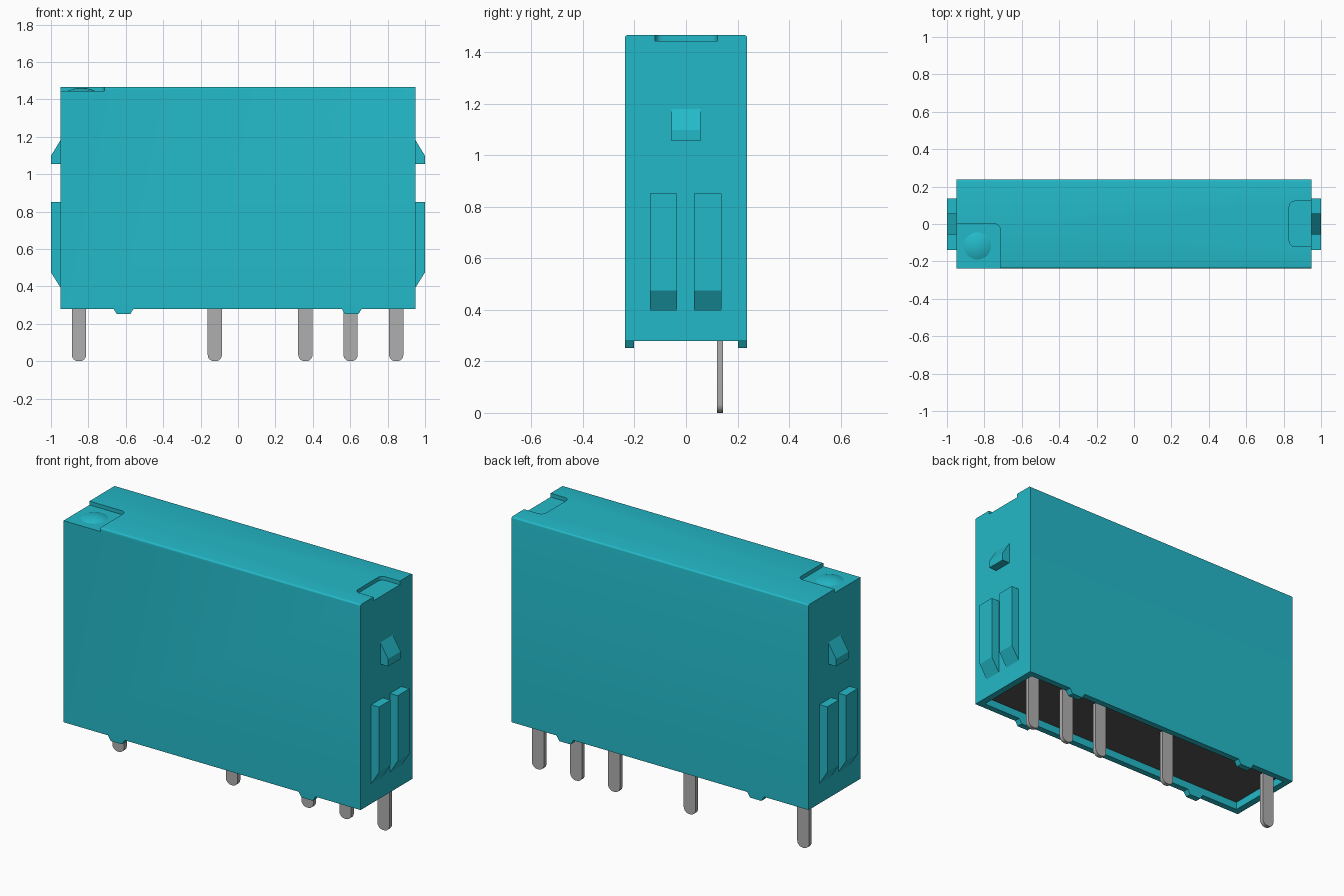
import bpy, bmesh, math

cube = bpy.data.objects.get("Cube")
if cube:
    bpy.data.objects.remove(cube, do_unlink=True)


def material(name, rgb):
    m = bpy.data.materials.new(name)
    m.use_nodes = True
    m.diffuse_color = (*rgb, 1)
    m.node_tree.nodes["Principled BSDF"].inputs["Base Color"].default_value = (*rgb, 1)
    return m


TEAL = material("teal plastic", (0.017, 0.485, 0.58))
GREY = material("grey metal", (0.43, 0.43, 0.43))
BLACK = material("black plastic", (0.09, 0.09, 0.09))


def finish(name, bm, mat):
    bmesh.ops.recalc_face_normals(bm, faces=bm.faces[:])
    me = bpy.data.meshes.new(name)
    bm.to_mesh(me)
    bm.free()
    me.materials.append(mat)
    ob = bpy.data.objects.new(name, me)
    bpy.context.collection.objects.link(ob)
    return ob


def prism(name, pts, axis, lo, hi, mat):
    """Extrude a 2D outline along an axis; outline is (y,z), (x,z) or (x,y)."""
    place = {"x": lambda a, b, t: (t, a, b),
             "y": lambda a, b, t: (a, t, b),
             "z": lambda a, b, t: (a, b, t)}[axis]
    bm = bmesh.new()
    ends = [[bm.verts.new(place(a, b, t)) for a, b in pts] for t in (lo, hi)]
    n = len(pts)
    for ring in ends:
        bm.faces.new(ring)
    for i in range(n):
        j = (i + 1) % n
        bm.faces.new((ends[0][i], ends[0][j], ends[1][j], ends[1][i]))
    return finish(name, bm, mat)


def rect(a0, a1, b0, b1):
    return [(a0, b0), (a1, b0), (a1, b1), (a0, b1)]


def arc(cx, cy, r, start, end, steps=6):
    angles = [math.radians(start + (end - start) * i / steps) for i in range(steps + 1)]
    return [(cx + r * math.cos(a), cy + r * math.sin(a)) for a in angles]


def smooth(ob, angle=35):
    bpy.ops.object.select_all(action="DESELECT")
    ob.select_set(True)
    bpy.context.view_layer.objects.active = ob
    bpy.ops.object.shade_smooth_by_angle(angle=math.radians(angle))


def cut(target, cutter):
    cutter.hide_render = True
    mod = target.modifiers.new("cut", "BOOLEAN")
    mod.operation, mod.solver, mod.object = "DIFFERENCE", "EXACT", cutter
    bpy.context.view_layer.objects.active = target
    bpy.ops.object.modifier_apply(modifier=mod.name)
    bpy.data.objects.remove(cutter, do_unlink=True)


W, D, Z0, Z1 = 0.95, 0.237, 0.28, 1.467
FLOOR = 1.445

# Housing with softly rounded long top edges
r = 0.01
outline = ([(-D, Z0), (D, Z0)] + arc(D - r, Z1 - r, r, 0, 90, 4)
           + arc(-D + r, Z1 - r, r, 90, 180, 4))
housing = prism("housing", outline, "x", -W, W, TEAL)

# Corner notch, end notch and underside cavity
c = 0.03
cut(housing, prism("corner_cutter", [(-1.1, -0.4), (-0.715, -0.4)]
                   + arc(-0.715 - c, -c, c, 0, 90) + [(-1.1, 0)],
                   "z", FLOOR, 1.6, TEAL))
cut(housing, prism("end_cutter", [(1.1, -0.12), (1.1, 0.122)]
                   + arc(0.83 + c, 0.122 - c, c, 90, 180)
                   + arc(0.83 + c, -0.12 + c, c, 180, 270),
                   "z", FLOOR, 1.6, TEAL))
cut(housing, prism("cavity_cutter", rect(-W + 0.04, W - 0.04, -D + 0.036, D - 0.036),
                   "z", 0.1, 0.36, TEAL))
smooth(housing)

# Black base plate set inside the cavity
prism("base_plate", rect(-W + 0.035, W - 0.035, -D + 0.03, D - 0.03),
      "z", 0.325, 0.365, BLACK)

# Shallow dome in the corner notch
radius, height = 0.073, 0.016
R = (radius ** 2 + height ** 2) / (2 * height)
half = math.asin(radius / R)
bm = bmesh.new()
edge = [bm.verts.new((-0.837 + R * math.sin(half * i / 6), -0.117,
                      FLOOR + height - R + R * math.cos(half * i / 6))) for i in range(7)]
links = [bm.edges.new(edge[i:i + 2]) for i in range(6)]
bmesh.ops.spin(bm, geom=edge + links, cent=(-0.837, -0.117, 0), axis=(0, 0, 1),
               angle=math.tau, steps=32, use_merge=True)
bmesh.ops.remove_doubles(bm, verts=bm.verts[:], dist=1e-5)
dome = finish("corner_dome", bm, TEAL)
if max(dome.data.polygons, key=lambda p: p.center.z).normal.z < 0:
    dome.data.flip_normals()
smooth(dome)

# Catch wedge and two guide ribs on each end
for side, s in (("left", 1), ("right", -1)):
    inner = s * (W - 0.005)
    wedge = [(inner, 1.055), (s, 1.055), (s, 1.098), (s * W, 1.18), (inner, 1.18)]
    prism(f"{side}_catch", wedge, "y", -0.057, 0.057, TEAL)
    rib = [(inner, 0.395), (s * W, 0.395), (s, 0.475), (s, 0.852), (inner, 0.852)]
    for label, y0, y1 in (("front", -0.14, -0.035), ("back", 0.031, 0.137)):
        prism(f"{side}_{label}_rib", rib, "y", y0, y1, TEAL)

# Small tapered feet under the long walls
for side, x in (("right", -0.612), ("left", 0.608)):
    foot = [(x - 0.055, Z0 + 0.002), (x - 0.036, 0.252), (x + 0.036, 0.252), (x + 0.055, Z0 + 0.002)]
    for label, y0, y1 in (("front", -D, -D + 0.036), ("back", D - 0.036, D)):
        prism(f"{side}_{label}_foot", foot, "y", y0, y1, TEAL)

# Flat contact pins with rounded tips
hw, tip = 0.038, 0.034
for i, x in enumerate((-0.85, -0.124, 0.36, 0.602, 0.846)):
    pin = ([(x + hw, 0.34), (x - hw, 0.34)] + arc(x - hw + tip, tip, tip, 180, 270)
           + arc(x + hw - tip, tip, tip, 270, 360))
    smooth(prism(f"contact_pin_{i + 1}", pin, "y", 0.12, 0.144, GREY))
